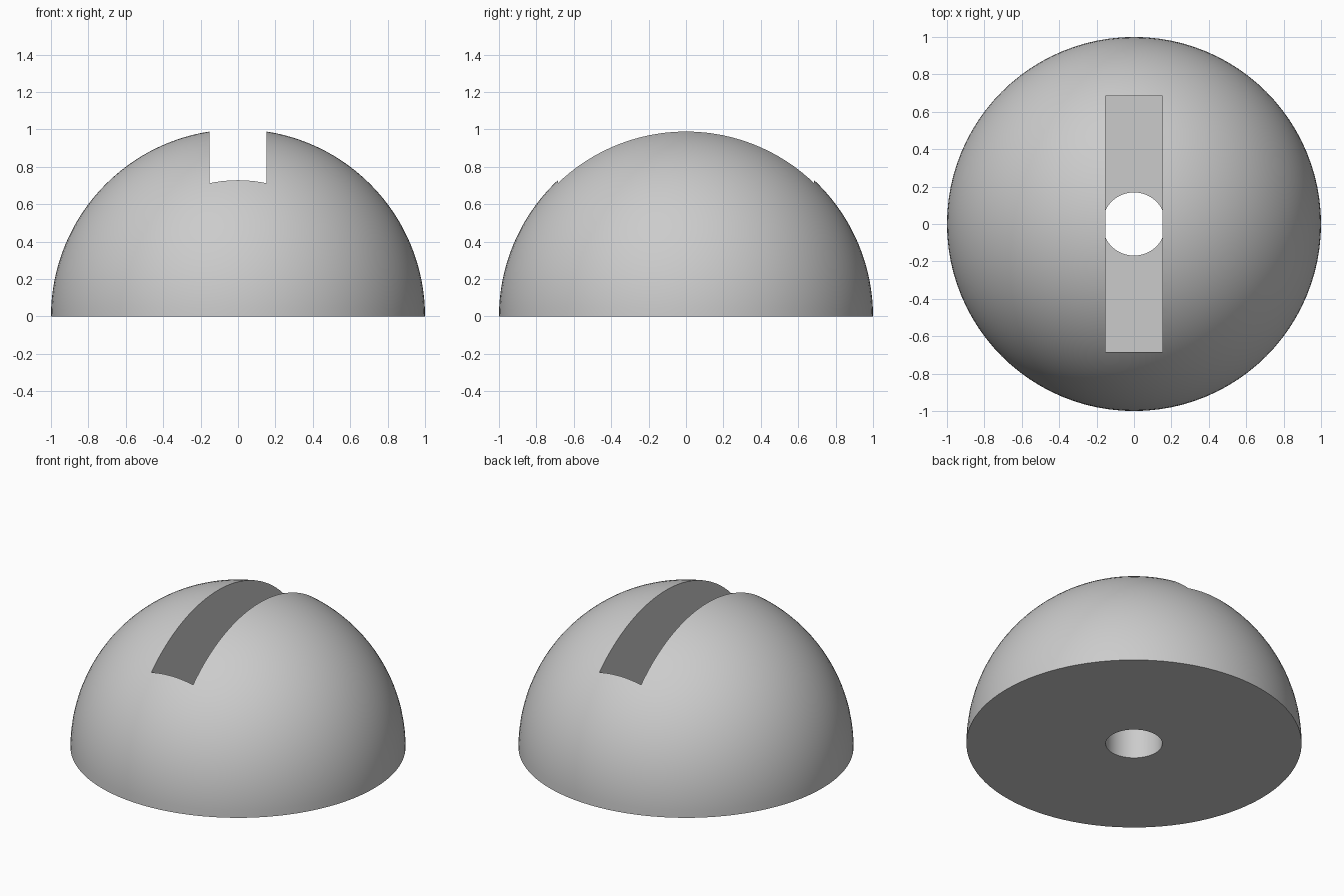
import bpy
import bmesh
from mathutils import Matrix, Vector

RADIUS = 1.0
SLOT_WIDTH, SLOT_LENGTH, SLOT_FLOOR = 0.304, 1.37, 0.3
HOLE_RADIUS = 0.169

if "Cube" in bpy.data.objects:
    bpy.data.objects.remove(bpy.data.objects["Cube"])

grey = bpy.data.materials.new("light_grey")
grey.use_nodes = True
colour = (0.6, 0.6, 0.6, 1)
grey.diffuse_color = colour
grey.node_tree.nodes["Principled BSDF"].inputs["Base Color"].default_value = colour


def make_object(name, bm):
    mesh = bpy.data.meshes.new(name)
    bmesh.ops.recalc_face_normals(bm, faces=bm.faces)
    bm.to_mesh(mesh)
    bm.free()
    mesh.materials.append(grey)
    obj = bpy.data.objects.new(name, mesh)
    bpy.context.collection.objects.link(obj)
    return obj


# Dome: a sphere cut at the equator with a closed flat base
bm = bmesh.new()
bmesh.ops.create_uvsphere(bm, u_segments=96, v_segments=64, radius=RADIUS)
bmesh.ops.bisect_plane(bm, geom=bm.verts[:] + bm.edges[:] + bm.faces[:],
                       dist=1e-5, plane_co=(0, 0, 0), plane_no=(0, 0, 1),
                       clear_inner=True)
bmesh.ops.holes_fill(bm, edges=[e for e in bm.edges if e.is_boundary], sides=0)
dome = make_object("slotted_dome", bm)

# Slot cutter: a deep box open at the top
bm = bmesh.new()
height = 1.2 - SLOT_FLOOR
size = Vector((SLOT_WIDTH, SLOT_LENGTH, height))
bmesh.ops.create_cube(bm, size=1, matrix=Matrix.Translation(
    (0, 0, SLOT_FLOOR + height / 2)) @ Matrix.Diagonal(size).to_4x4())
slot = make_object("slot_cutter", bm)

# Hole cutter: a round bore from the base into the slot floor
bm = bmesh.new()
bmesh.ops.create_cone(bm, cap_ends=True, segments=64, radius1=HOLE_RADIUS,
                      radius2=HOLE_RADIUS, depth=SLOT_FLOOR + 0.11,
                      matrix=Matrix.Translation((0, 0, SLOT_FLOOR / 2 - 0.045)))
hole = make_object("hole_cutter", bm)

# Cut both openings, then drop the cutters
bpy.ops.object.select_all(action='DESELECT')
dome.select_set(True)
bpy.context.view_layer.objects.active = dome
for cutter in (hole, slot):
    cutter.hide_render = True
    mod = dome.modifiers.new(cutter.name, 'BOOLEAN')
    mod.operation = 'DIFFERENCE'
    mod.solver = 'EXACT'
    mod.object = cutter
    bpy.ops.object.modifier_apply(modifier=mod.name)
    bpy.data.objects.remove(cutter)

bpy.ops.object.shade_smooth_by_angle(angle=0.5)
